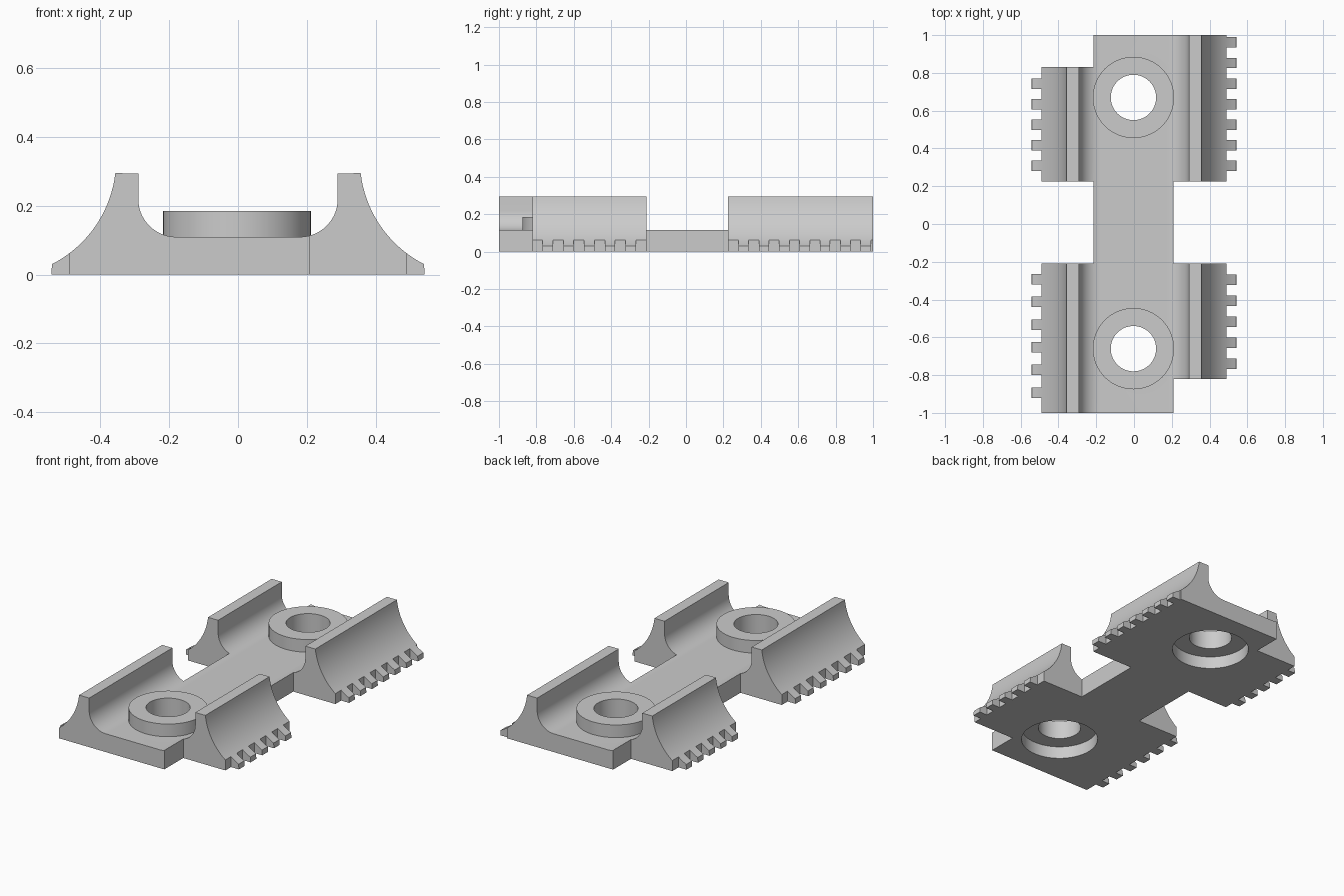
import bpy
import bmesh
import math

cube = bpy.data.objects.get("Cube")
if cube:
    bpy.data.objects.remove(cube, do_unlink=True)

grey = bpy.data.materials.new("plain_grey")
grey.use_nodes = True
grey.diffuse_color = (0.6, 0.6, 0.6, 1)
grey.node_tree.nodes["Principled BSDF"].inputs["Base Color"].default_value = (0.6, 0.6, 0.6, 1)

BOSS_X, BOSS_R, HOLE_R = -0.003, 0.215, 0.12
BOSSES = {"front_boss": -0.66, "back_boss": 0.67}


def make_object(name, bm):
    bmesh.ops.recalc_face_normals(bm, faces=bm.faces)
    mesh = bpy.data.meshes.new(name)
    bm.to_mesh(mesh)
    bm.free()
    mesh.materials.append(grey)
    obj = bpy.data.objects.new(name, mesh)
    bpy.context.collection.objects.link(obj)
    return obj


def activate(obj):
    bpy.ops.object.select_all(action='DESELECT')
    obj.select_set(True)
    bpy.context.view_layer.objects.active = obj


def arc(cx, cz, r, a0, a1, steps):
    return [(cx + r * math.cos(math.radians(a0 + (a1 - a0) * i / steps)),
             cz + r * math.sin(math.radians(a0 + (a1 - a0) * i / steps)))
            for i in range(steps + 1)]


def add_prism(bm, points, axis_vec):
    face = bm.faces.new([bm.verts.new(p) for p in points])
    ext = bmesh.ops.extrude_face_region(bm, geom=[face])
    moved = [v for v in ext["geom"] if isinstance(v, bmesh.types.BMVert)]
    bmesh.ops.translate(bm, verts=moved, vec=axis_vec)


def add_box(bm, x0, x1, y0, y1):
    add_prism(bm, [(x0, y0, -0.1), (x1, y0, -0.1), (x1, y1, -0.1), (x0, y1, -0.1)], (0, 0, 0.6))


def cut(target, bm):
    cutter = make_object("cutter", bm)
    cutter.hide_render = True
    mod = target.modifiers.new("cut", 'BOOLEAN')
    mod.operation = 'DIFFERENCE'
    mod.solver = 'EXACT'
    mod.object = cutter
    activate(target)
    bpy.ops.object.modifier_apply(modifier=mod.name)
    bpy.data.objects.remove(cutter, do_unlink=True)


# Full-length body: flat channel floor, filleted walls, flared outer skirts
half = arc(0.18, 0.22, 0.11, -90, 0, 14)
half += [(0.29, 0.295)]
half += arc(0.696, 0.335, 0.3415, 186.7, 243.0, 18)
half += [(0.543, 0.0)]
outline = half + [(-x, z) for x, z in reversed(half)]
bm = bmesh.new()
add_prism(bm, [(x, -1, z) for x, z in outline], (0, 2, 0))
body = make_object("channel_body", bm)

# Waist between the wings and the two opposite corner notches
bm = bmesh.new()
for inner, outer in ((0.21, 0.7), (-0.215, -0.7)):
    add_box(bm, inner, outer, -0.21, 0.225)
add_box(bm, 0.21, 0.7, -1.1, -0.82)
add_box(bm, -0.215, -0.7, 0.83, 1.1)
cut(body, bm)

# Gaps between teeth: side, wing start, wing end, first tooth, pitch, count
rows = ((1, -0.82, -0.21, -0.767, 0.111, 5),
        (1, 0.225, 1.0, 0.28, 0.109, 7),
        (-1, -1.0, -0.21, -0.92, 0.12, 6),
        (-1, 0.225, 0.83, 0.28, 0.109, 5))
bm = bmesh.new()
for side, start, end, first, pitch, count in rows:
    gap_start = start - 0.05
    for i in range(count):
        tooth = first + i * pitch
        add_box(bm, side * 0.49, side * 0.7, gap_start, tooth)
        gap_start = tooth + 0.055
    if gap_start < end - 0.01:
        add_box(bm, side * 0.49, side * 0.7, gap_start, end + 0.05)
cut(body, bm)

# Round openings under the bosses
bm = bmesh.new()
for y in BOSSES.values():
    add_prism(bm, [(x, y + dy, -0.1) for x, dy in arc(BOSS_X, 0, BOSS_R, 0, 360, 64)[:-1]], (0, 0, 0.5))
cut(body, bm)


# Raised ring bosses, recessed from below
def ring_boss(name, y):
    bm = bmesh.new()
    loops = []
    for r, z in ((BOSS_R, 0.075), (BOSS_R, 0.186), (HOLE_R, 0.186), (HOLE_R, 0.075)):
        loops.append([bm.verts.new((x, y + dy, z)) for x, dy in arc(BOSS_X, 0, r, 0, 360, 64)[:-1]])
    for k, loop in enumerate(loops):
        other = loops[(k + 1) % len(loops)]
        for i in range(64):
            j = (i + 1) % 64
            bm.faces.new((loop[i], loop[j], other[j], other[i]))
    return make_object(name, bm)


parts = [body] + [ring_boss(name, y) for name, y in BOSSES.items()]
for part in parts:
    activate(part)
    bpy.ops.object.shade_smooth_by_angle(angle=math.radians(25))
